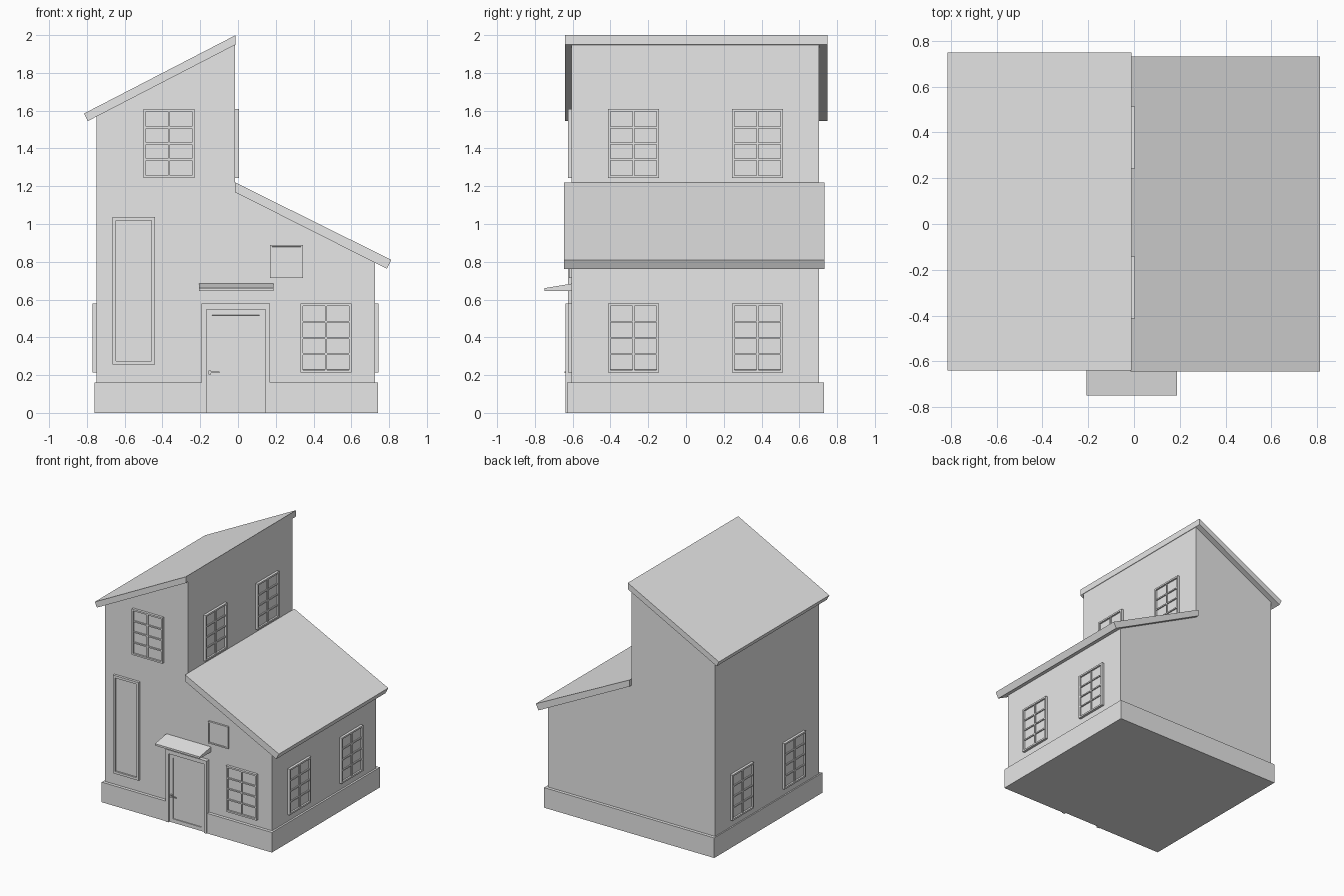
import bpy
import bmesh
from math import radians
from mathutils import Matrix, Vector

cube = bpy.data.objects.get("Cube")
if cube:
    bpy.data.objects.remove(cube, do_unlink=True)

grey = bpy.data.materials.new("plain_grey")
grey.use_nodes = True
grey.diffuse_color = (0.8, 0.8, 0.8, 1)
grey.node_tree.nodes["Principled BSDF"].inputs["Base Color"].default_value = (0.8, 0.8, 0.8, 1)


def finish(name, bm, matrix=None):
    bmesh.ops.recalc_face_normals(bm, faces=bm.faces)
    mesh = bpy.data.meshes.new(name)
    bm.to_mesh(mesh)
    bm.free()
    mesh.materials.append(grey)
    obj = bpy.data.objects.new(name, mesh)
    bpy.context.collection.objects.link(obj)
    if matrix:
        obj.matrix_world = matrix
    return obj


def prism(name, profile, start, end, place):
    """Extrude a 2D profile; place(u, v, t) maps it into space."""
    bm = bmesh.new()
    face = bm.faces.new([bm.verts.new(place(u, v, start)) for u, v in profile])
    top = bmesh.ops.extrude_face_region(bm, geom=[face])["geom"]
    shift = Vector(place(0, 0, end)) - Vector(place(0, 0, start))
    bmesh.ops.translate(bm, verts=[g for g in top if isinstance(g, bmesh.types.BMVert)], vec=shift)
    return finish(name, bm)


def along_y(u, v, t):
    return (u, t, v)


def along_z(u, v, t):
    return (u, v, t)


def along_x(u, v, t):
    return (t, u, v)


def add_box(bm, low, high):
    low, high = Vector(low), Vector(high)
    size = high - low
    m = Matrix.Translation((low + high) / 2) @ Matrix.Diagonal((*size, 1))
    return bmesh.ops.create_cube(bm, size=1, matrix=m)["verts"]


def sink_front(bm, face, border, depth):
    """Inset a front face and push the middle back."""
    bmesh.ops.inset_region(bm, faces=[face], thickness=border, use_even_offset=True)
    bmesh.ops.inset_region(bm, faces=[face], thickness=0.0005, use_even_offset=True)
    bmesh.ops.translate(bm, verts=face.verts, vec=(0, depth, 0))


def framed(name, location, width, height, out, border, recess, cols=1, rows=1, angle=0):
    """Framed panel facing -y locally, its bottom centre at location on the wall."""
    bm = bmesh.new()
    w = width / 2
    add_box(bm, (-w, -out, 0), (w, 0.01, height))
    bm.normal_update()
    front = min(bm.faces, key=lambda f: f.calc_center_median().y)
    sink_front(bm, front, border, recess)
    # glazing bars
    bar, y0, y1 = 0.005, -out + 0.004, -out + recess + 0.001
    iw, ih = width - 2 * border, height - 2 * border
    for i in range(1, cols):
        x = -iw / 2 + iw * i / cols
        add_box(bm, (x - bar, y0, border), (x + bar, y1, height - border))
    for j in range(1, rows):
        z = border + ih * j / rows
        add_box(bm, (-iw / 2, y0, z - bar), (iw / 2, y1, z + bar))
    m = Matrix.Translation(location) @ Matrix.Rotation(radians(angle), 4, "Z")
    return finish(name, bm, m)


FRONT, BACK = -0.605, 0.705
LEFT, RIGHT, TOWER = -0.75, 0.725, -0.015

# walls: tall tower and lower wing
prism("house_walls",
      [(LEFT, 0.01), (RIGHT, 0.01), (RIGHT, 0.8), (TOWER, 1.175),
       (TOWER, 1.955), (LEFT, 1.572)], FRONT, BACK, along_y)

# plinth with a gap for the doorway
prism("plinth",
      [(-0.76, -0.63), (-0.19, -0.63), (-0.19, -0.6), (0.17, -0.6), (0.17, -0.63),
       (0.74, -0.63), (0.74, 0.73), (-0.76, 0.73)], 0, 0.16, along_z)

# sloping roof slabs
prism("tower_roof", [(-0.012, 2), (-0.815, 1.585), (-0.795, 1.545), (-0.012, 1.95)],
      -0.64, 0.75, along_y)
prism("wing_roof", [(-0.015, 1.22), (0.812, 0.81), (0.788, 0.763), (-0.015, 1.168)],
      -0.645, 0.732, along_y)

# windows
pane = dict(width=0.27, height=0.365, out=0.02, border=0.013, recess=0.013, cols=2, rows=4)
framed("front_upper_window", (-0.365, FRONT, 1.243), **pane)
framed("front_lower_window", (0.465, FRONT, 0.215), **pane)
for label, y in (("front", -0.277), ("back", 0.378)):
    framed(f"wing_{label}_window", (RIGHT, y, 0.215), angle=90, **pane)
    framed(f"tower_{label}_upper_window", (TOWER, y, 1.243), angle=90, **pane)
    framed(f"tower_{label}_lower_window", (LEFT, y, 0.215), angle=-90, **pane)

# tall panel and small square hatch on the front
framed("tall_panel", (-0.552, FRONT, 0.255), 0.226, 0.782, 0.02, 0.019, 0.012)
framed("square_hatch", (0.257, FRONT, 0.715), 0.175, 0.175, 0.015, 0.01, 0.005)

# door surround, leaf and handle
prism("door_surround",
      [(-0.193, 0), (-0.168, 0), (-0.168, 0.547), (0.145, 0.547), (0.145, 0),
       (0.17, 0), (0.17, 0.578), (-0.193, 0.578)], -0.637, -0.6, along_y)
framed("door_leaf", (-0.0115, FRONT, 0), 0.313, 0.547, 0.016, 0.03, 0.007)
bm = bmesh.new()
add_box(bm, (-0.157, -0.638, 0.203), (-0.143, -0.618, 0.224))
add_box(bm, (-0.157, -0.643, 0.21), (-0.098, -0.636, 0.218))
finish("door_handle", bm)

# wedge canopy over the door
prism("door_canopy", [(-0.6, 0.645), (-0.6, 0.685), (-0.75, 0.66), (-0.75, 0.645)],
      -0.207, 0.187, along_x)
